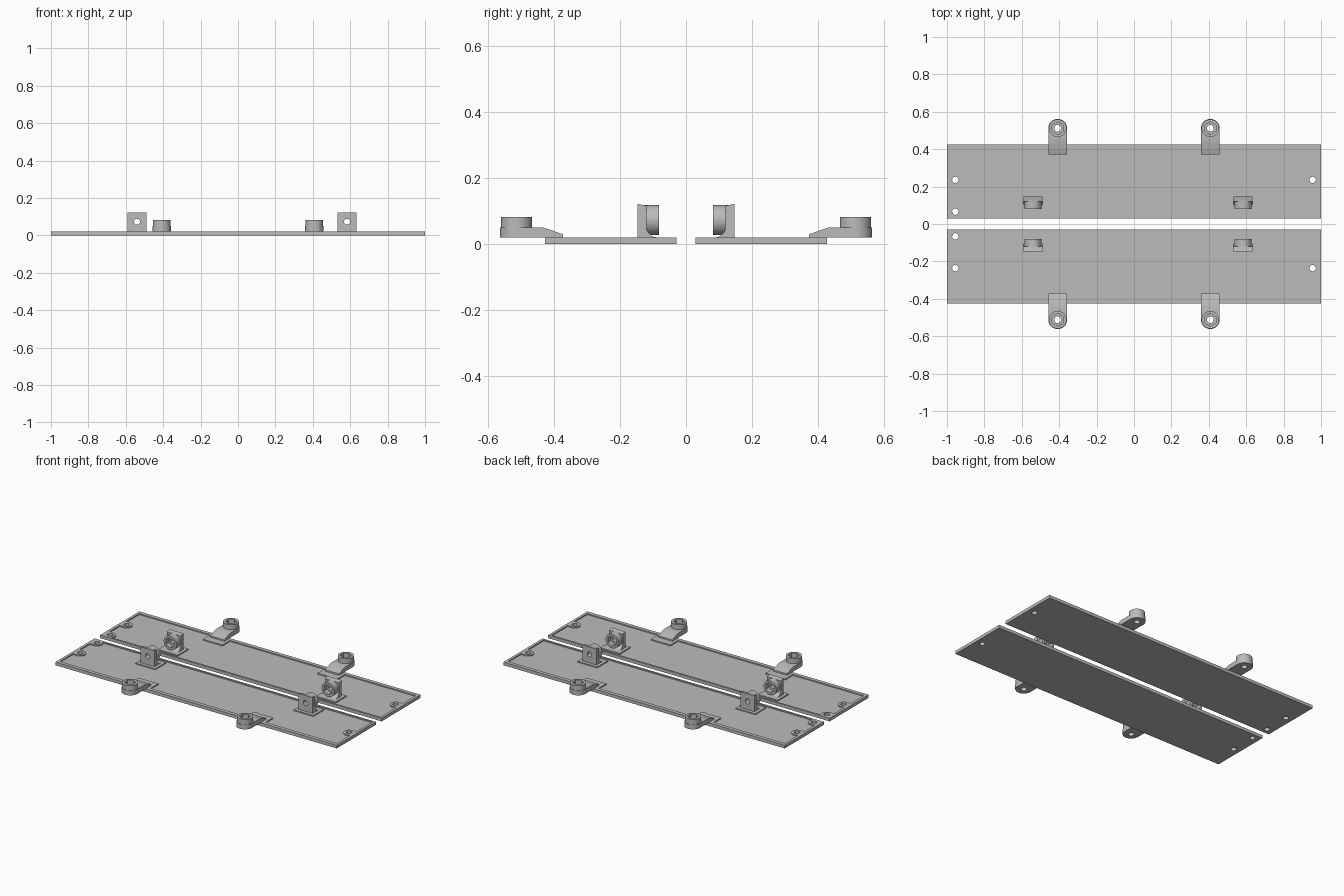
import bpy, bmesh, math
from mathutils import Matrix

cube = bpy.data.objects.get("Cube")
if cube:
    bpy.data.objects.remove(cube, do_unlink=True)

grey = bpy.data.materials.new("light grey")
grey.use_nodes = True
COLOUR = (0.5, 0.5, 0.5, 1)
grey.diffuse_color = COLOUR
grey.node_tree.nodes["Principled BSDF"].inputs["Base Color"].default_value = COLOUR


def add(name, bm):
    bmesh.ops.recalc_face_normals(bm, faces=bm.faces)
    mesh = bpy.data.meshes.new(name)
    bm.to_mesh(mesh)
    bm.free()
    mesh.materials.append(grey)
    obj = bpy.data.objects.new(name, mesh)
    bpy.context.scene.collection.objects.link(obj)
    return obj


def activate(obj):
    bpy.ops.object.select_all(action='DESELECT')
    obj.select_set(True)
    bpy.context.view_layer.objects.active = obj


def prism(name, profile, x0, x1):
    """Extrude a (y, z) profile along x."""
    bm = bmesh.new()
    face = bm.faces.new([bm.verts.new((x0, y, z)) for y, z in profile])
    out = bmesh.ops.extrude_face_region(bm, geom=[face])["geom"]
    verts = [v for v in out if isinstance(v, bmesh.types.BMVert)]
    bmesh.ops.translate(bm, verts=verts, vec=(x1 - x0, 0, 0))
    return add(name, bm)


def box(name, x0, x1, y0, y1, z0, z1):
    return prism(name, [(y0, z0), (y1, z0), (y1, z1), (y0, z1)], x0, x1)


def cylinder(name, centre, r, length, axis='z', sides=40):
    rot = Matrix.Rotation(math.pi / 2, 4, 'X') if axis == 'y' else Matrix()
    bm = bmesh.new()
    bmesh.ops.create_cone(bm, cap_ends=True, segments=sides, radius1=r, radius2=r,
                          depth=length, matrix=Matrix.Translation(centre) @ rot)
    return add(name, bm)


def combine(obj, other, operation):
    activate(obj)
    mod = obj.modifiers.new("bool", 'BOOLEAN')
    mod.operation, mod.object, mod.solver = operation, other, 'EXACT'
    bpy.ops.object.modifier_apply(modifier=mod.name)
    bpy.data.objects.remove(other, do_unlink=True)


def finish(obj):
    """Mirror to the opposite plate and shade."""
    activate(obj)
    mod = obj.modifiers.new("mirror", 'MIRROR')
    mod.use_axis = (False, True, False)
    mod.use_mirror_merge = False
    bpy.ops.object.modifier_apply(modifier=mod.name)
    bpy.ops.object.shade_smooth_by_angle(angle=math.radians(30))


TOP, FLOOR = 0.02, 0.013
TABS = {"right": -0.408, "left": 0.408}
BRACKETS = {"right": -0.54, "left": 0.583}
HOLES = [(-0.955, 0.236), (-0.955, 0.066), (0.955, 0.236)]

# Rimmed plate with raised pads and screw bosses
plate = box("plates", -1, 1, 0.029, 0.426, 0, TOP)
combine(plate, box("pocket", -0.983, 0.983, 0.041, 0.402, FLOOR, 0.05), 'DIFFERENCE')
for x in TABS.values():
    combine(plate, box("pad", x - 0.07, x + 0.07, 0.325, 0.415, 0.005, TOP), 'UNION')
for x in BRACKETS.values():
    combine(plate, box("pad", x - 0.07, x + 0.07, 0.06, 0.168, 0.005, TOP), 'UNION')
for x, y in HOLES:
    edge = math.copysign(0.99, x)
    combine(plate, cylinder("boss", (x, y, 0.0125), 0.034, 0.015), 'UNION')
    combine(plate, box("link", min(x, edge), max(x, edge), y - 0.034, y + 0.034,
                       0.005, TOP), 'UNION')
for x, y in HOLES:
    combine(plate, cylinder("hole", (x, y, 0), 0.017, 0.1), 'DIFFERENCE')
finish(plate)

# Outer mounting tabs with hexagonal nut pockets
for side, x in TABS.items():
    yc = 0.512
    arm = [(0.372, 0.015), (0.372, 0.03), (0.43, 0.05), (yc, 0.05), (yc, TOP),
           (0.42, TOP), (0.42, 0.015)]
    tab = prism(side + "_mounting_tabs", arm, x - 0.05, x + 0.05)
    combine(tab, cylinder("end", (x, yc, 0.035), 0.05, 0.03), 'UNION')
    combine(tab, cylinder("boss", (x, yc, 0.061), 0.047, 0.042), 'UNION')
    combine(tab, cylinder("hole", (x, yc, 0.05), 0.018, 0.2), 'DIFFERENCE')
    combine(tab, cylinder("nut", (x, yc, 0.1), 0.034, 0.1, sides=6), 'DIFFERENCE')
    finish(tab)

# Upright brackets with curved foot and a nut boss facing the centre gap
for side, x in BRACKETS.items():
    zc, r = 0.073, 0.035
    fillet = [(0.085 + r * math.sin(a), 0.055 - r * math.cos(a))
              for a in (math.pi / 2 * i / 8 for i in range(9))]
    flange = [(0.147, 0.015), (0.085, 0.015)] + fillet + [(0.12, 0.116), (0.147, 0.122)]
    bracket = prism(side + "_upright_brackets", flange, x - 0.05, x + 0.05)
    combine(bracket, cylinder("boss", (x, 0.106, zc), 0.045, 0.05, 'y'), 'UNION')
    combine(bracket, cylinder("hole", (x, 0.1, zc), 0.016, 0.2, 'y'), 'DIFFERENCE')
    combine(bracket, cylinder("nut", (x, 0.06, zc), 0.033, 0.1, 'y', 6), 'DIFFERENCE')
    finish(bracket)
